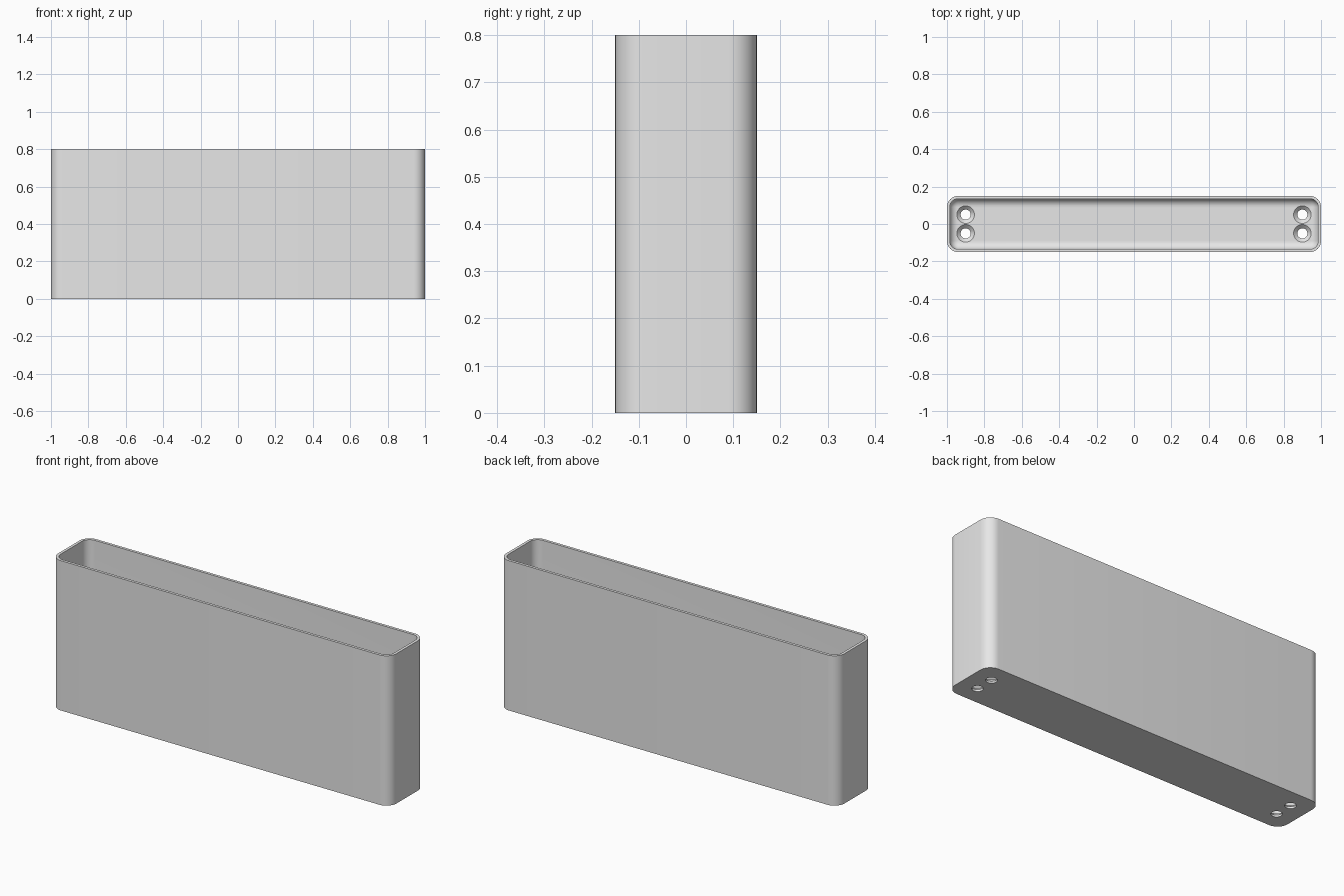
import bpy, bmesh
from math import sin, cos, pi

HX, HY, HEIGHT = 1.0, 0.15, 0.8      # outer half sizes and height
CORNER, WALL, FLOOR = 0.06, 0.015, 0.03
FILLET = 0.044
HOLE, SINK = 0.027, 0.047            # screw hole and countersink radii

cube = bpy.data.objects.get("Cube")
if cube:
    bpy.data.objects.remove(cube, do_unlink=True)

grey = bpy.data.materials.new("light grey")
grey.use_nodes = True
colour = (0.8, 0.8, 0.8, 1)
grey.diffuse_color = colour
grey.node_tree.nodes["Principled BSDF"].inputs["Base Color"].default_value = colour


def loft(name, rings):
    """Skin a stack of equal point rings and cap both ends."""
    bm = bmesh.new()
    loops = [[bm.verts.new(p) for p in ring] for ring in rings]
    n = len(loops[0])
    for a, b in zip(loops, loops[1:]):
        for i in range(n):
            j = (i + 1) % n
            bm.faces.new((a[i], a[j], b[j], b[i]))
    bm.faces.new(loops[0][::-1])
    bm.faces.new(loops[-1])
    bmesh.ops.recalc_face_normals(bm, faces=bm.faces)
    mesh = bpy.data.meshes.new(name)
    bm.to_mesh(mesh)
    bm.free()
    mesh.materials.append(grey)
    obj = bpy.data.objects.new(name, mesh)
    bpy.context.collection.objects.link(obj)
    return obj


def rounded_ring(inset, z, steps=10):
    """Rounded rectangle, inset from the outer outline."""
    r = CORNER - inset
    points = []
    for q, (sx, sy) in enumerate([(1, 1), (-1, 1), (-1, -1), (1, -1)]):
        for s in range(steps + 1):
            a = (q + s / steps) * pi / 2
            points.append((sx * (HX - CORNER) + r * cos(a),
                           sy * (HY - CORNER) + r * sin(a), z))
    return points


def circle(x, y, r, z, n=40):
    return [(x + r * cos(2 * pi * i / n), y + r * sin(2 * pi * i / n), z)
            for i in range(n)]


# Open holder: outer wall, rim, inner wall, filleted floor
rings = [rounded_ring(0, 0), rounded_ring(0, HEIGHT), rounded_ring(WALL, HEIGHT)]
for s in range(9):
    a = s / 8 * pi / 2
    rings.append(rounded_ring(WALL + FILLET * (1 - cos(a)),
                              FLOOR + FILLET * (1 - sin(a))))
holder = loft("holder_body", rings)
bpy.context.view_layer.objects.active = holder

# Countersunk screw holes through the floor
for x in (-0.9, 0.9):
    for y in (-0.05, 0.05):
        profile = [(HOLE, -0.05), (HOLE, FLOOR - 0.02), (SINK, FLOOR), (SINK, 0.1)]
        cutter = loft("screw_hole_cutter", [circle(x, y, r, z) for r, z in profile])
        cutter.hide_render = True
        cut = holder.modifiers.new("screw_hole", "BOOLEAN")
        cut.operation = "DIFFERENCE"
        cut.solver = "EXACT"
        cut.object = cutter
        bpy.ops.object.modifier_apply(modifier=cut.name)
        bpy.data.objects.remove(cutter, do_unlink=True)

# Smooth curves with crisp edges
bpy.ops.object.select_all(action="DESELECT")
holder.select_set(True)
bpy.ops.object.shade_smooth_by_angle(angle=pi / 6)
